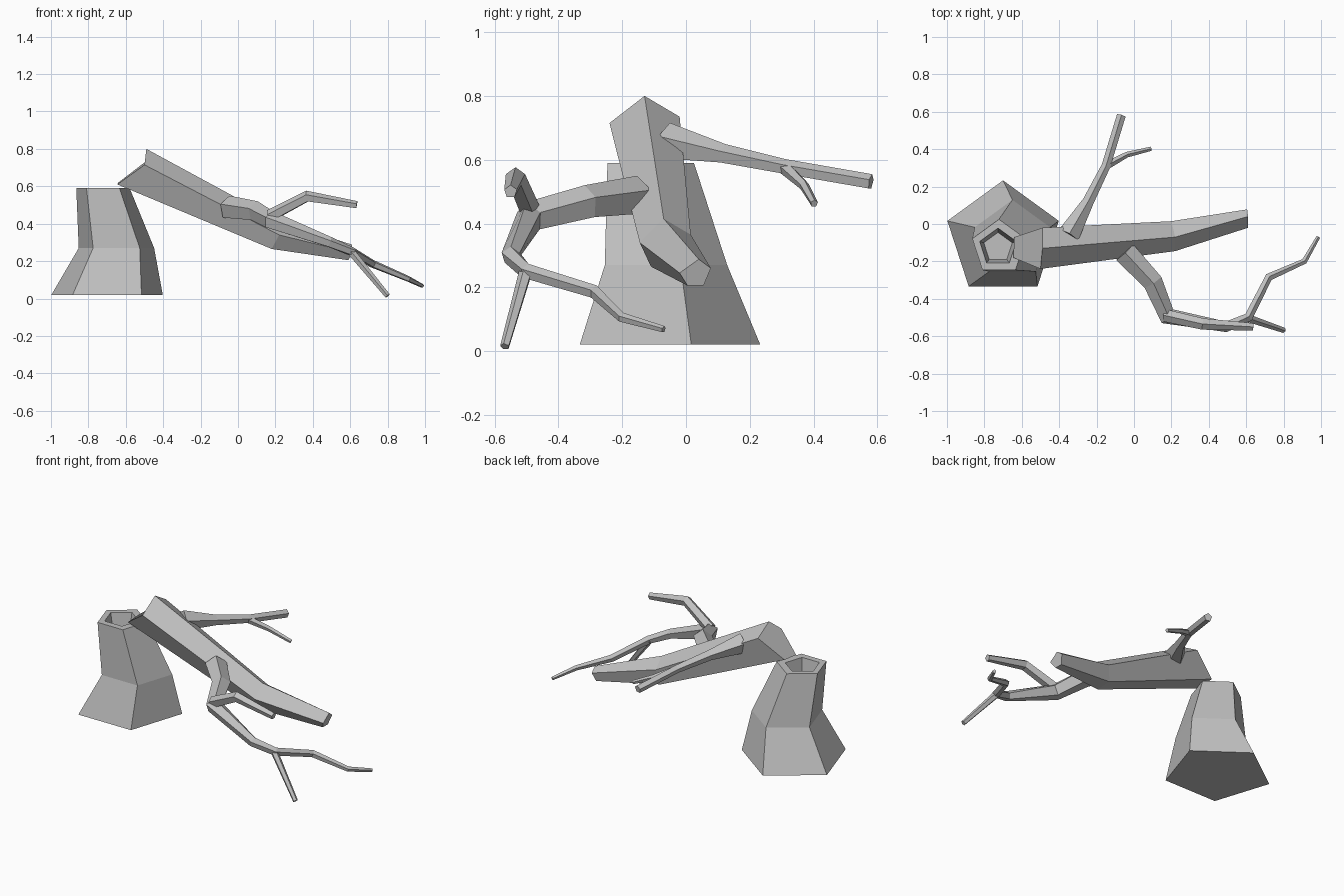
import bpy
import bmesh
from math import cos, sin, tau
from mathutils import Vector

cube = bpy.data.objects.get("Cube")
if cube:
    bpy.data.objects.remove(cube)

SIDES = 5

# One plain grey for the dead wood
wood = bpy.data.materials.new("grey wood")
wood.use_nodes = True
GREY = (0.53, 0.53, 0.53, 1)
wood.diffuse_color = GREY
wood.node_tree.nodes["Principled BSDF"].inputs["Base Color"].default_value = GREY


def skin(name, rings):
    """Join successive rings of points into a closed, flat-shaded solid."""
    bm = bmesh.new()
    loops = [[bm.verts.new(p) for p in ring] for ring in rings]
    for a, b in zip(loops, loops[1:]):
        for i in range(SIDES):
            j = (i + 1) % SIDES
            bm.faces.new((a[i], a[j], b[j], b[i]))
    bm.faces.new(loops[0])
    bm.faces.new(loops[-1])
    bmesh.ops.recalc_face_normals(bm, faces=bm.faces)
    mesh = bpy.data.meshes.new(name)
    bm.to_mesh(mesh)
    bm.free()
    mesh.materials.append(wood)
    obj = bpy.data.objects.new(name, mesh)
    bpy.context.collection.objects.link(obj)
    return obj


def ring(centre, radius, right, up):
    """Regular pentagon whose first corner points along up."""
    angles = [tau * i / SIDES for i in range(SIDES)]
    return [Vector(centre) + radius * (right * sin(a) + up * cos(a)) for a in angles]


def branch(name, stations):
    """Tapered limb through (x, y, z, radius) stations."""
    points = [Vector(s[:3]) for s in stations]
    last = len(points) - 1
    rings = []
    for i, s in enumerate(stations):
        before = (points[i] - points[max(i - 1, 0)]).normalized()
        after = (points[min(i + 1, last)] - points[i]).normalized()
        along = (before + after).normalized()
        right = along.cross(Vector((0, 0, 1))).normalized()
        rings.append(ring(s[:3], s[3], right, right.cross(along)))
    return skin(name, rings)


# Hollow stump: flared foot, neck, rim, then down into the hole
X, Y = Vector((1, 0, 0)), Vector((0, 1, 0))
stump = [(-0.70, -0.08, 0.02, 0.313), (-0.65, -0.083, 0.27, 0.212),
         (-0.722, -0.125, 0.59, 0.15), (-0.727, -0.125, 0.59, 0.103),
         (-0.727, -0.125, 0.47, 0.08)]
skin("stump", [ring(s[:3], s[3], X, Y) for s in stump])

# Fallen trunk: slanted break, bend, narrow tip
skin("fallen_trunk", [
    [(-0.49, -0.13, 0.80), (-0.50, -0.24, 0.715), (-0.645, -0.18, 0.61),
     (-0.64, -0.07, 0.62), (-0.49, -0.02, 0.735)],
    [(0.22, -0.07, 0.415), (0.22, -0.145, 0.34), (0.18, -0.11, 0.265),
     (0.18, -0.005, 0.27), (0.20, 0.015, 0.365)],
    [(0.61, 0.04, 0.288), (0.61, -0.02, 0.245), (0.59, 0.005, 0.205),
     (0.59, 0.055, 0.205), (0.605, 0.078, 0.26)],
])

# Limb reaching backwards, with a side twig
branch("back_branch", [(-0.35, -0.06, 0.655, 0.062), (-0.245, 0.12, 0.617, 0.032),
                       (-0.15, 0.31, 0.577, 0.025), (-0.068, 0.58, 0.53, 0.025)])
branch("back_twig", [(-0.15, 0.31, 0.575, 0.022), (-0.04, 0.37, 0.52, 0.016),
                     (0.09, 0.402, 0.463, 0.012)])

# Crooked limb reaching forwards, with two twigs
branch("front_branch", [(-0.05, -0.15, 0.485, 0.065), (0.10, -0.31, 0.465, 0.056),
                        (0.175, -0.49, 0.42, 0.05), (0.49, -0.55, 0.30, 0.03),
                        (0.61, -0.50, 0.25, 0.025), (0.72, -0.285, 0.185, 0.022),
                        (0.91, -0.20, 0.105, 0.016), (0.985, -0.07, 0.068, 0.011)])
branch("upper_twig", [(0.17, -0.49, 0.44, 0.035), (0.37, -0.535, 0.545, 0.032),
                      (0.635, -0.55, 0.50, 0.021)])
branch("lower_twig", [(0.60, -0.50, 0.255, 0.022), (0.80, -0.568, 0.014, 0.015)])
